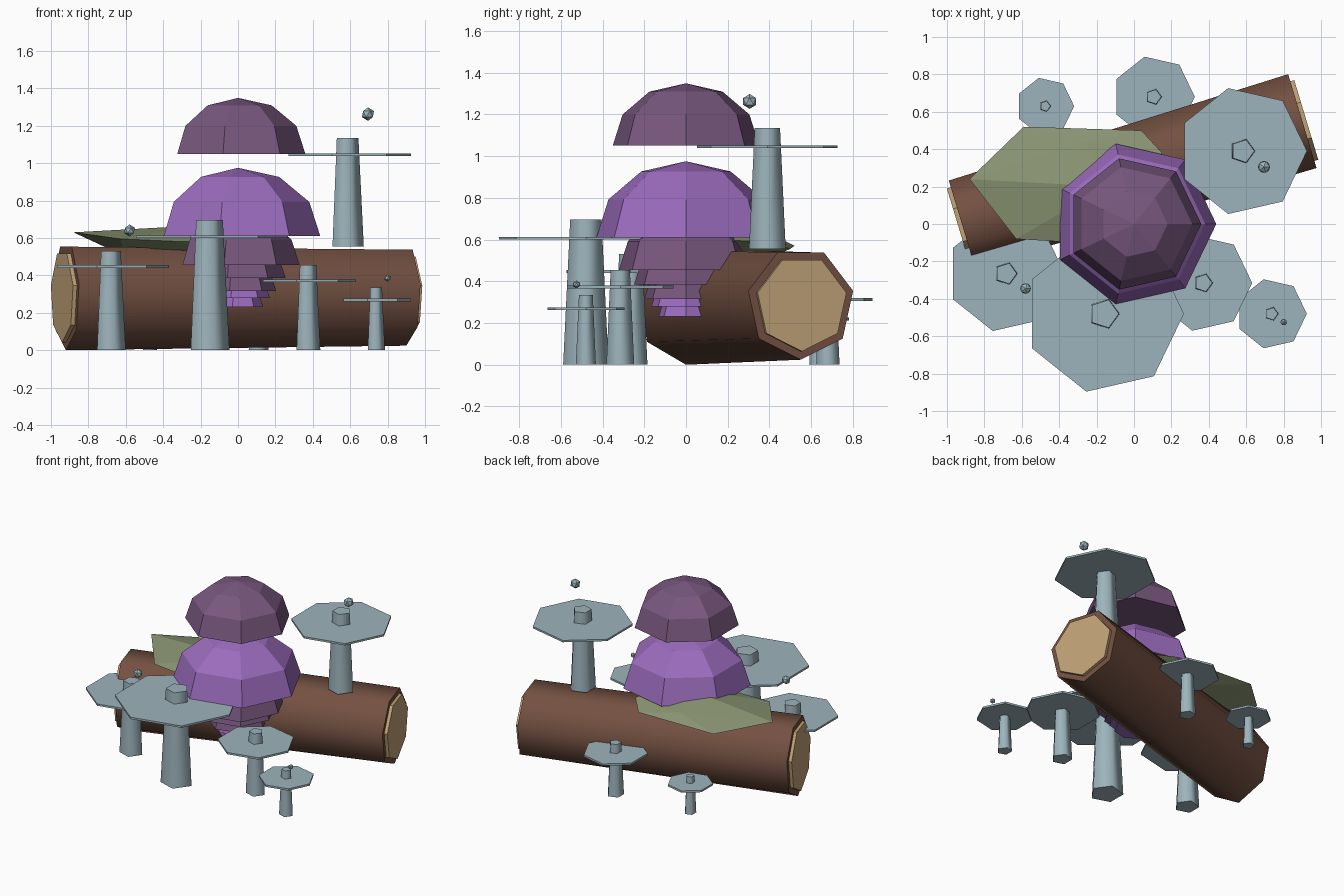
import bpy
import bmesh
from math import cos, sin, pi, radians
from mathutils import Vector

cube = bpy.data.objects.get("Cube")
if cube:
    bpy.data.objects.remove(cube, do_unlink=True)


def material(name, rgb):
    """Flat colour given as 0-255 display values, stored as linear."""
    lin = [((c / 255 + 0.055) / 1.055) ** 2.4 for c in rgb] + [1]
    mat = bpy.data.materials.new(name)
    mat.use_nodes = True
    mat.diffuse_color = lin
    bsdf = next(n for n in mat.node_tree.nodes if n.type == "BSDF_PRINCIPLED")
    bsdf.inputs["Base Color"].default_value = lin
    return mat


BARK = material("bark brown", (115, 80, 65))
WOOD = material("cut wood tan", (192, 162, 118))
MOSS = material("moss green", (138, 148, 114))
VIOLET = material("bright violet", (156, 108, 190))
PLUM = material("dull plum", (120, 87, 126))
GREY = material("blue grey", (157, 180, 188))


def finish(name, bm, mat, smooth=None):
    bmesh.ops.recalc_face_normals(bm, faces=bm.faces)
    mesh = bpy.data.meshes.new(name)
    bm.to_mesh(mesh)
    bm.free()
    mesh.materials.append(mat)
    obj = bpy.data.objects.new(name, mesh)
    bpy.context.collection.objects.link(obj)
    if smooth:
        bpy.ops.object.select_all(action="DESELECT")
        obj.select_set(True)
        bpy.context.view_layer.objects.active = obj
        bpy.ops.object.shade_smooth_by_angle(angle=radians(smooth))
    return obj


def loft(name, rings, mat, smooth=None):
    """Skin a list of rings; a ring of one point closes to a tip."""
    bm = bmesh.new()
    loops = [[bm.verts.new(p) for p in ring] for ring in rings]
    for low, high in zip(loops, loops[1:]):
        n = len(low)
        for i in range(n):
            j = (i + 1) % n
            if len(high) == 1:
                bm.faces.new((low[i], low[j], high[0]))
            else:
                bm.faces.new((low[i], low[j], high[j], high[i]))
    for loop in (loops[0], loops[-1]):
        if len(loop) > 2:
            bm.faces.new(loop)
    return finish(name, bm, mat, smooth)


def ring(x, y, z, r, n=7):
    return [(x + r * cos(2 * pi * i / n), y + r * sin(2 * pi * i / n), z)
            for i in range(n)]


# Fallen log with a cut-wood plate on each end
left_end, right_end = Vector((-0.92, 0, 0.291)), Vector((0.9, 0.55, 0.294))
axis = Vector((right_end.x - left_end.x, right_end.y - left_end.y, 0)).normalized()
side = Vector((-axis.y, axis.x, 0))


def log_ring(centre, width, height):
    angles = [2 * pi * i / 7 - pi / 2 for i in range(7)]
    return [centre + side * width * cos(a) + Vector((0, 0, height * sin(a)))
            for a in angles]


loft("log", [log_ring(left_end, 0.249, 0.291),
             log_ring(right_end, 0.269, 0.27)], BARK, 60)
for name, centre, w, h, out in (("log_cut_right", left_end, 0.21, 0.25, -0.022),
                                ("log_cut_left", right_end, 0.228, 0.23, 0.022)):
    loft(name, [log_ring(centre - axis * out, w, h),
                log_ring(centre + axis * out, w, h)], WOOD)

# Moss slab draped on the log
bm = bmesh.new()
for p in ((-0.88, 0.24, 0.63), (-0.59, 0.52, 0.57), (0.04, 0.5, 0.555),
          (0.15, 0.38, 0.59), (-0.63, -0.08, 0.595), (-0.3, -0.1, 0.58),
          (-0.26, 0.44, 0.61), (-0.15, 0.2, 0.67), (0.1, 0.1, 0.6),
          (-0.6, 0.15, 0.5), (-0.1, 0.3, 0.47)):
    bm.verts.new(p)
bmesh.ops.convex_hull(bm, input=bm.verts)
finish("moss", bm, MOSS)


# Stacked faceted domes: radius, rim height, colour
def dome(name, r, z, mat):
    rings = [ring(0, 0, z + 0.83 * r * sin(a), r * cos(a))
             for a in (0, pi / 6, pi / 3)]
    loft(name, rings + [[(0, 0, z + 0.83 * r)]], mat)


for name, r, z, mat in (("upper_dome", 0.36, 1.05, PLUM),
                        ("main_dome", 0.44, 0.61, VIOLET),
                        ("tier_one", 0.33, 0.455, PLUM),
                        ("tier_two", 0.255, 0.385, PLUM),
                        ("tier_three", 0.205, 0.315, PLUM),
                        ("tier_four", 0.17, 0.28, VIOLET),
                        ("tier_five", 0.135, 0.23, VIOLET)):
    dome(name, r, z, mat)


# Flat-capped mushrooms: x, y, base height, cap radius, stem height
mushrooms = ((-0.16, -0.48, 0, 0.427, 0.695), (0.58, 0.39, 0.555, 0.345, 0.58),
             (-0.685, -0.265, 0, 0.315, 0.53), (0.37, -0.315, 0, 0.262, 0.455),
             (0.735, -0.48, 0, 0.189, 0.335), (0.105, 0.68, 0, 0.22, 0.385),
             (-0.475, 0.63, 0, 0.155, 0.275))
for i, (x, y, z, r, h) in enumerate(mushrooms, 1):
    loft(f"mushroom_stem_{i}", [ring(x, y, z, 0.268 * r, 5),
                                ring(x, y, z + h, 0.185 * r, 5)], GREY, 75)
    cap_z = z + 1.42 * r
    loft(f"mushroom_cap_{i}", [ring(x, y, cap_z - 0.007, r),
                               ring(x, y, cap_z + 0.007, r)], GREY)

# Floating spores
for i, (x, y, z, r) in enumerate(((0.695, 0.305, 1.262, 0.036),
                                  (-0.58, -0.345, 0.64, 0.032),
                                  (0.8, -0.525, 0.385, 0.019)), 1):
    bm = bmesh.new()
    bmesh.ops.create_icosphere(bm, subdivisions=1, radius=r)
    bmesh.ops.translate(bm, verts=bm.verts, vec=(x, y, z))
    finish(f"spore_{i}", bm, GREY)
